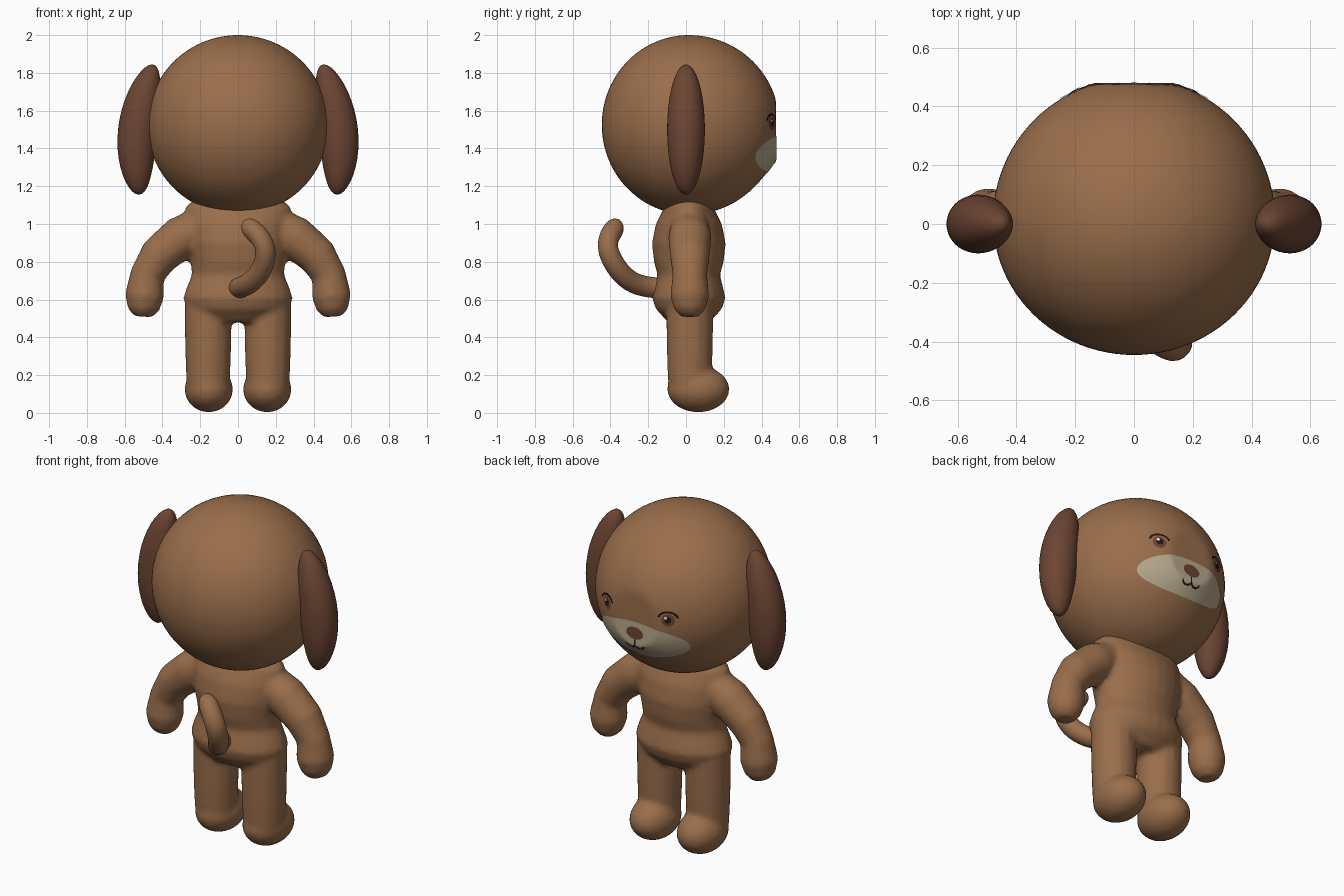
import bpy, bmesh, math
from mathutils import Vector

if "Cube" in bpy.data.objects:
    bpy.data.objects.remove(bpy.data.objects["Cube"])


def material(name, rgb):
    m = bpy.data.materials.new(name)
    m.use_nodes = True
    m.diffuse_color = (*rgb, 1)
    m.node_tree.nodes["Principled BSDF"].inputs["Base Color"].default_value = (*rgb, 1)
    return m


FUR = material("brown fur", (0.32, 0.155, 0.07))
DARK = material("dark brown", (0.15, 0.06, 0.033))
CREAM = material("cream", (0.48, 0.40, 0.27))
BLACK = material("black", (0.012, 0.008, 0.006))
WHITE = material("white", (0.9, 0.9, 0.88))


def make_object(name, bm, mat):
    mesh = bpy.data.meshes.new(name)
    bmesh.ops.recalc_face_normals(bm, faces=bm.faces)
    for f in bm.faces:
        f.smooth = True
    bm.to_mesh(mesh)
    bm.free()
    mesh.materials.append(mat)
    ob = bpy.data.objects.new(name, mesh)
    bpy.context.collection.objects.link(ob)
    return ob


def loft(bm, rings, ref, sides=16):
    """Closed tube through rings of (centre, radius along ref, other radius)."""
    centres = [Vector(r[0]) for r in rings]
    loops = []
    for i, (_, ra, rb) in enumerate(rings):
        t = (centres[min(i + 1, len(rings) - 1)] - centres[max(i - 1, 0)]).normalized()
        a = (Vector(ref) - t * t.dot(Vector(ref))).normalized()
        b = t.cross(a)
        loops.append([bm.verts.new(centres[i] + a * ra * math.cos(k * math.tau / sides)
                                   + b * rb * math.sin(k * math.tau / sides))
                      for k in range(sides)])
    for lo, hi in zip(loops, loops[1:]):
        for k in range(sides):
            n = (k + 1) % sides
            bm.faces.new((lo[k], lo[n], hi[n], hi[k]))
    bm.faces.new(loops[0][::-1])
    bm.faces.new(loops[-1])


def ball(bm, centre, radii, segments=32):
    made = bmesh.ops.create_uvsphere(bm, u_segments=segments, v_segments=segments // 2, radius=1)
    for v in made["verts"]:
        v.co = Vector(centre) + Vector([c * r for c, r in zip(v.co, radii)])
    return made["verts"]


# Body: torso, arms, legs and feet fused into one soft skin
bm = bmesh.new()
torso = [(1.14, .22, .10), (1.09, .28, .13), (1.0, .28, .175), (.9, .27, .195),
         (.8, .25, .185), (.73, .245, .165), (.67, .27, .18), (.61, .29, .195),
         (.55, .27, .175), (.48, .18, .11)]
loft(bm, [((0, .015, z), rx, ry) for z, rx, ry in torso], (1, 0, 0), 24)
arm = [(.14, 1.03, .08), (.2, .99, .1), (.3, .93, .115), (.42, .83, .105),
       (.48, .73, .092), (.495, .62, .104), (.5, .55, .085), (.503, .51, .05)]
leg = [(.6, .125), (.5, .125), (.36, .123), (.26, .12), (.15, .115)]
for s in (-1, 1):
    loft(bm, [((s * x, .02, z), r, r) for x, z, r in arm], (0, 1, 0))
    loft(bm, [((s * .158, .02, z), r, r) for z, r in leg], (1, 0, 0))
    ball(bm, (s * .155, .065, .125), (.128, .165, .122))
body = make_object("body", bm, FUR)
fuse = body.modifiers.new("fuse", 'REMESH')
fuse.mode = 'VOXEL'
fuse.voxel_size = .016
fuse.use_smooth_shade = True
soften = body.modifiers.new("soften", 'SMOOTH')
soften.factor = .5
soften.iterations = 4

# Tail
bm = bmesh.new()
tail = [(0, -.06, .66, .055), (0, -.17, .66, .057), (.06, -.28, .68, .058),
        (.13, -.36, .75, .058), (.155, -.42, .86, .057), (.12, -.41, .93, .057),
        (.07, -.38, .975, .056), (.045, -.368, 1.0, .042), (.03, -.36, 1.012, .018)]
loft(bm, [((x, y, z), r, r) for x, y, z, r in tail], (1, 0, 0))
make_object("tail", bm, FUR).modifiers.new("round", 'SUBSURF').levels = 2

# Head: ball with a slight muzzle and a flattened face
HEAD_Y, HEAD_Z = .015, 1.525
RX, RY, RZ = .48, .48, .475


def muzzle(x, z):
    return .02 * math.exp(-(x / .2) ** 2 - ((z - 1.37) / .1) ** 2)


def face_y(x, z):
    d = 1 - (x / RX) ** 2 - ((z - HEAD_Z) / RZ) ** 2
    return min(HEAD_Y + RY * math.sqrt(max(d, 0)) + muzzle(x, z), .476)


bm = bmesh.new()
for v in ball(bm, (0, HEAD_Y, HEAD_Z), (RX, RY, RZ), 96):
    if v.co.y > HEAD_Y + .1:
        v.co.y = face_y(v.co.x, v.co.z)
    elif v.co.y < HEAD_Y:
        v.co.y = HEAD_Y + (v.co.y - HEAD_Y) * .96
make_object("head", bm, FUR)

# Floppy ears: tilted and bowed towards the head
for s, side in ((1, "left"), (-1, "right")):
    bm = bmesh.new()
    for v in ball(bm, (0, 0, 0), (.105, .1, .345), 40):
        h = v.co.z / .345
        v.co.x = s * (v.co.x + .53 - .035 * h - .04 * h * h)
        v.co.z += 1.5
    make_object(side + "_ear", bm, DARK)


# Face details: thin plates that follow the head
def oval(name, x, z, rx, rz, mat, lift, rings=8, sides=40):
    bm = bmesh.new()

    def point(u, w):
        return bm.verts.new((u, face_y(u, w) + lift, w))
    last = None
    for i in range(1, rings + 1):
        f = i / rings
        loop = [point(x + rx * f * math.cos(k * math.tau / sides),
                      z + rz * f * math.sin(k * math.tau / sides)) for k in range(sides)]
        if last is None:
            bm.faces.new(loop)
        else:
            for k in range(sides):
                n = (k + 1) % sides
                bm.faces.new((last[k], last[n], loop[n], loop[k]))
        last = loop
    face_out(bm)
    return make_plate(name, bm, mat)


def arc(name, x, z, rx, rz, start, end, width, mat, lift, steps=14):
    bm = bmesh.new()
    pairs = []
    for i in range(steps + 1):
        a = math.radians(start + (end - start) * i / steps)
        pair = []
        for o in (-width / 2, width / 2):
            u, w = x + (rx + o) * math.cos(a), z + (rz + o) * math.sin(a)
            pair.append(bm.verts.new((u, face_y(u, w) + lift, w)))
        pairs.append(pair)
    for p, q in zip(pairs, pairs[1:]):
        bm.faces.new((p[0], p[1], q[1], q[0]))
    face_out(bm)
    return make_plate(name, bm, mat)


def face_out(bm):
    bm.normal_update()
    for f in bm.faces:
        if f.normal.y < 0:
            f.normal_flip()


def make_plate(name, bm, mat):
    mesh = bpy.data.meshes.new(name)
    bm.to_mesh(mesh)
    bm.free()
    mesh.materials.append(mat)
    mesh.shade_smooth()
    ob = bpy.data.objects.new(name, mesh)
    bpy.context.collection.objects.link(ob)
    return ob


oval("muzzle_patch", 0, 1.375, .29, .105, CREAM, .003, 16, 64)
oval("nose", 0, 1.415, .055, .036, DARK, .006)
arc("mouth_stem", -.5, 1.37, .5, .5, -3, 1, .009, BLACK, .006)
for s, side in ((1, "left"), (-1, "right")):
    arc(side + "_mouth", s * .028, 1.347, .028, .022, 180, 360, .01, BLACK, .006)
    oval(side + "_iris", s * .2, 1.533, .034, .036, DARK, .003)
    oval(side + "_pupil", s * .2, 1.535, .017, .02, BLACK, .005)
    oval(side + "_glint", s * .2 + .01, 1.547, .008, .008, WHITE, .007)
    arc(side + "_lash", s * .2, 1.545, .048, .035, 5, 175, .012, BLACK, .005)
